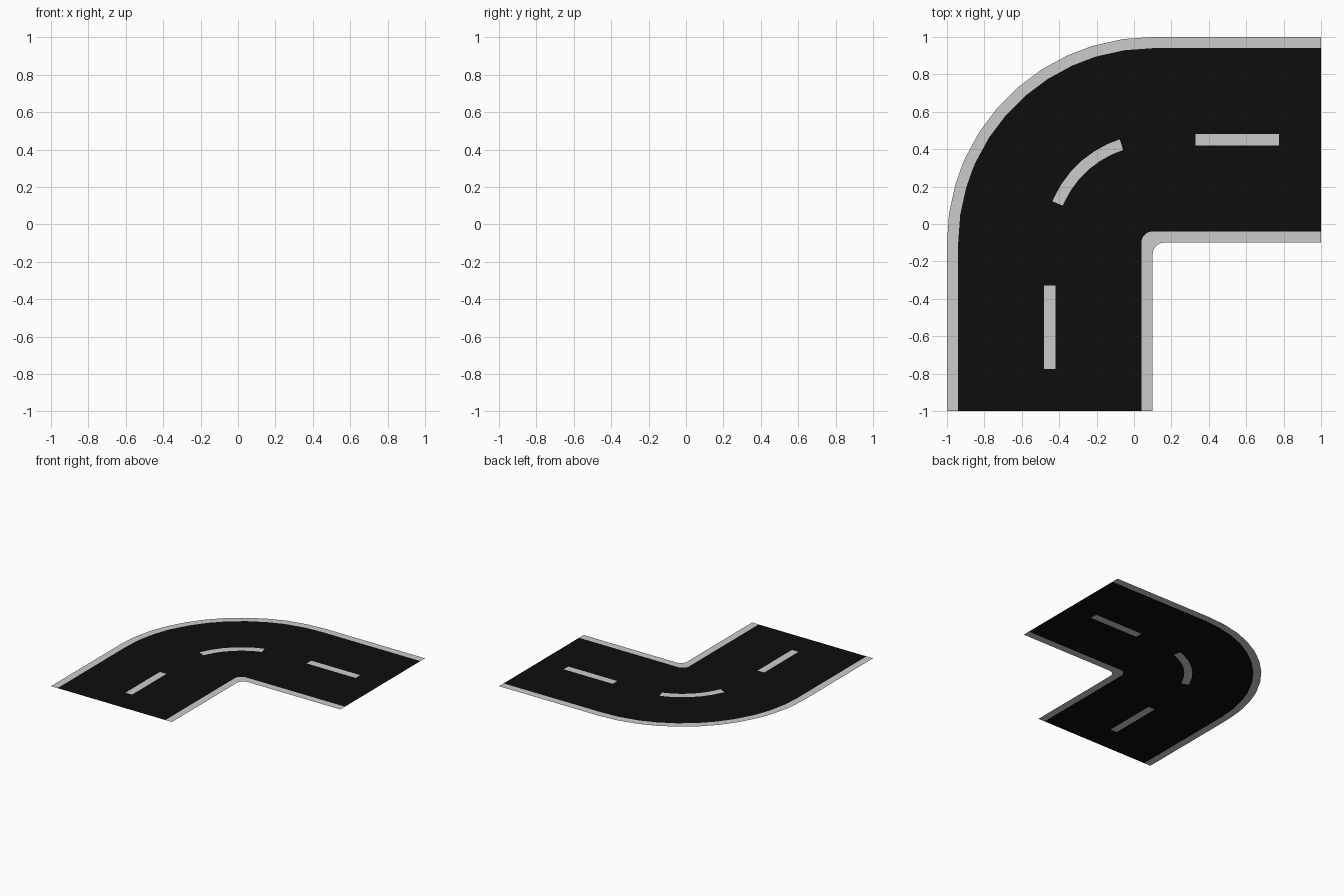
import bpy
from math import cos, sin, radians

if "Cube" in bpy.data.objects:
    bpy.data.objects.remove(bpy.data.objects["Cube"])

BEND = (0.1, -0.1)            # centre of the bend
DASH_ARC = (107.7, 157.6)     # painted part of the bend, degrees
STEPS = 11

asphalt = bpy.data.materials.new("asphalt")
asphalt.diffuse_color = (0.004, 0.004, 0.004, 1)
asphalt.use_nodes = True
asphalt.node_tree.nodes["Principled BSDF"].inputs["Base Color"].default_value = asphalt.diffuse_color

# Stations along the road: ("x", x) straight, ("a", angle) bend, ("y", y) straight
angles = sorted([90 + 90 * i / STEPS for i in range(STEPS + 1)] + list(DASH_ARC))
stations = ([("x", v) for v in (1, 0.775, 0.33)]
            + [("a", v) for v in angles]
            + [("y", v) for v in (-0.33, -0.775, -1)])


def point(station, r, centre=BEND):
    """Point at offset r from the bend centre at one station."""
    kind, v = station
    if kind == "x":
        return (v, centre[1] + r, 0)
    if kind == "y":
        return (centre[0] - r, v, 0)
    return (centre[0] + r * cos(radians(v)), centre[1] + r * sin(radians(v)), 0)


def strip(inner, outer):
    """Quads between two matching lines, facing up."""
    return [(inner[i], outer[i], outer[i + 1], inner[i + 1])[::-1]
            for i in range(len(inner) - 1)]


def band(r0, r1, line=stations):
    return strip([point(s, r0) for s in line], [point(s, r1) for s in line])


def build(name, quads, material=None):
    index, faces = {}, []
    for q in quads:
        faces.append([index.setdefault(tuple(round(c, 5) for c in p), len(index))
                      for p in q])
    mesh = bpy.data.meshes.new(name)
    mesh.from_pydata(list(index), [], faces)
    if mesh.polygons[0].normal.z < 0:
        mesh.flip_normals()
    if material:
        mesh.materials.append(material)
    obj = bpy.data.objects.new(name, mesh)
    bpy.context.collection.objects.link(obj)


# Station ranges of the three painted dashes
a0, a1 = (stations.index(("a", v)) for v in DASH_ARC)
n = len(stations)
dashes = {"dash_east": (1, 2), "dash_bend": (a0, a1), "dash_south": (n - 3, n - 2)}

# Centre line: paint where dashed, asphalt elsewhere
centre = band(0.52, 0.58)
painted = set()
for name, (i, j) in dashes.items():
    build(name, centre[i:j])
    painted.update(range(i, j))

# Road surface: two lanes plus the gaps between the dashes
gaps = [q for i, q in enumerate(centre) if i not in painted]
build("road_surface", band(0.06, 0.52) + gaps + band(0.58, 1.04), asphalt)

# Outer edge strip
build("outer_edge", band(1.04, 1.10))

# Inner edge strip, its free side rounded about its own corner centre
build("inner_edge", strip([point(s, 0.06) for s in stations],
                          [point(s, 0.06, (0.16, -0.16)) for s in stations]))
